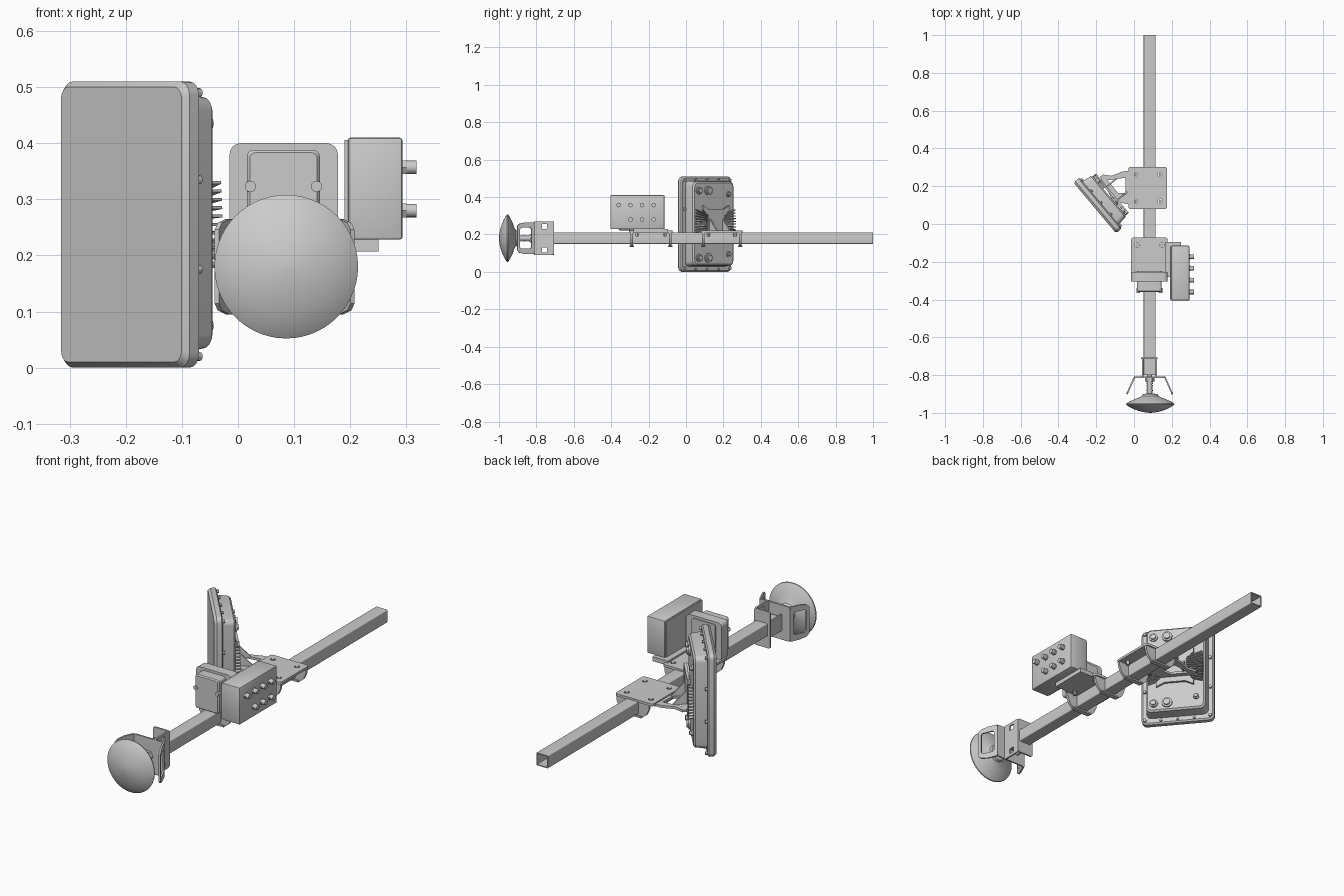
import bpy, bmesh, math
from mathutils import Matrix, Vector

if "Cube" in bpy.data.objects:
    bpy.data.objects.remove(bpy.data.objects["Cube"])

X, Y, Z = Vector((1, 0, 0)), Vector((0, 1, 0)), Vector((0, 0, 1))


def frame(u, v, o):
    u, v = Vector(u).normalized(), Vector(v).normalized()
    n = u.cross(v)
    m = Matrix((u, v, n)).transposed().to_4x4()
    m.translation = o
    return m


def add(name, bm, m=Matrix()):
    bmesh.ops.recalc_face_normals(bm, faces=bm.faces)
    bm.transform(m)
    me = bpy.data.meshes.new(name)
    bm.to_mesh(me)
    bm.free()
    ob = bpy.data.objects.new(name, me)
    bpy.context.collection.objects.link(ob)
    return ob


def box(name, lo, hi, bevel=0.0, m=Matrix()):
    bm = bmesh.new()
    lo, hi = Vector(lo), Vector(hi)
    bmesh.ops.create_cube(bm, size=1, matrix=Matrix.Translation((lo + hi) / 2) @ Matrix.Diagonal((hi - lo).to_4d()))
    if bevel:
        bmesh.ops.bevel(bm, geom=bm.edges[:], offset=bevel, segments=2, profile=0.5, affect='EDGES')
    return add(name, bm, m)


def rrect(cx, cy, hw, hh, r, seg=4):
    pts = []
    for i, (sx, sy) in enumerate(((1, 1), (-1, 1), (-1, -1), (1, -1))):
        for k in range(seg + 1):
            a = math.pi / 2 * (i + k / seg)
            pts.append((cx + sx * (hw - r) + r * math.cos(a), cy + sy * (hh - r) + r * math.sin(a)))
    return pts


def circle(r, cx=0, cy=0, n=20):
    return [(cx + r * math.cos(2 * math.pi * i / n), cy + r * math.sin(2 * math.pi * i / n)) for i in range(n)]


def loft(name, rings, m=Matrix()):
    """rings: list of (points, z), skinned together and capped."""
    bm = bmesh.new()
    vs = [[bm.verts.new((x, y, z)) for x, y in pts] for pts, z in rings]
    for a, b in zip(vs, vs[1:]):
        for i in range(len(a)):
            j = (i + 1) % len(a)
            bm.faces.new((a[i], a[j], b[j], b[i]))
    bm.faces.new(vs[0])
    bm.faces.new(vs[-1])
    return add(name, bm, m)


def sheet(name, outlines, thick, m):
    """Flat plate with holes: first outline is the edge, the rest are cut out."""
    cu = bpy.data.curves.new(name, 'CURVE')
    cu.dimensions, cu.fill_mode, cu.extrude = '2D', 'BOTH', thick / 2
    for pts in outlines:
        sp = cu.splines.new('POLY')
        sp.points.add(len(pts) - 1)
        for p, (x, y) in zip(sp.points, pts):
            p.co = (x, y, 0, 1)
        sp.use_cyclic_u = True
    tmp = bpy.data.objects.new(name + "_tmp", cu)
    bpy.context.collection.objects.link(tmp)
    me = bpy.data.meshes.new_from_object(tmp.evaluated_get(bpy.context.evaluated_depsgraph_get()))
    bm = bmesh.new()
    bm.from_mesh(me)
    bmesh.ops.remove_doubles(bm, verts=bm.verts, dist=1e-5)
    bpy.data.objects.remove(tmp)
    bpy.data.meshes.remove(me)
    return add(name, bm, m)


def rod(name, p0, p1, r, n=20, m=Matrix()):
    p0, p1 = Vector(p0), Vector(p1)
    d = p1 - p0
    q = Matrix.Translation(p0) @ d.to_track_quat('Z', 'Y').to_matrix().to_4x4()
    return loft(name, [(circle(r, n=n), 0), (circle(r, n=n), d.length)], m @ q)


CX, CZ = 0.083, 0.18

# hollow square boom
sheet("boom_tube", [rrect(CX, CZ, .032, .031, .004), rrect(CX, CZ, .027, .026, .003)], 1.8, frame(X, Z, (0, .1, 0)))

# dome at the front end with its threaded stem
prof = [(.002, -1), (.03, -.997), (.06, -.99), (.09, -.979), (.115, -.966), (.128, -.956), (.127, -.951),
        (.11, -.94), (.08, -.926), (.055, -.917), (.043, -.91), (.038, -.899), (.002, -.898)]
loft("dome", [(circle(r, n=56), -y) for r, y in prof], frame(X, Z, (.086, 0, CZ)))
rod("stem", (.083, -.9, CZ), (.083, -.79, CZ), .013)
for i in range(7):
    y = -.893 + i * .009
    rod("stem_thread", (.083, y, CZ), (.083, y + .005, CZ), .017)
rod("stem_nut", (.083, -.833, CZ), (.083, -.815, CZ), .026, 6)

# splayed front bracket with windowed arms
sheet("bracket_face", [rrect(CX, CZ, .083, .085, .012)], .008, frame(X, Z, (0, -.812, 0)))
for s in (-1, 1):
    u = Vector((s * .04, -.09, 0))
    outer = [(0, -.085), (.05, -.085), (.085, -.078), (.098, -.066), (.098, .066), (.085, .078), (.05, .085), (0, .085)]
    sheet("bracket_arm", [outer, rrect(.05, 0, .034, .056, .012)], .008, frame(u, Z, (CX + s * .081, -.812, CZ)))
holes = [rrect(-.757, CZ + dz, .013, .013, .002) for dz in (-.063, .063)]
for x in (.047, .119):
    sheet("clamp_side", [rrect(-.763, CZ, .052, .09 if x > .1 else .04, .006)] + (holes if x > .1 else []),
          .008, frame(Y, Z, (x, 0, 0)))
sheet("clamp_flange", [rrect(.08, CZ, .044, .09, .01)], .008, frame(X, Z, (0, -.71, 0)))


def mount_plate(x0, x1, y0, y1):
    """Saddle plate on the boom with U straps at both ends."""
    cx, cy, hw, hh = (x0 + x1) / 2, (y0 + y1) / 2, (x1 - x0) / 2, (y1 - y0) / 2
    pts = [(cx + sx * .066, cy + sy * (hh - .04)) for sx in (-1, 1) for sy in (-1, 1)]
    sheet("mount_plate", [rrect(cx, cy, hw, hh, .012)] + [circle(.012, *p, 12) for p in pts],
          .012, frame(X, Y, (0, 0, .214)))
    for p in pts:
        rod("mount_bolt", (*p, .19), (*p, .222), .008, 12)
    for y in (y0 + .012, y1 - .012):
        half = [(.09, .21), (.088, .185), (.075, .155), (.055, .138), (.04, .134)]
        edge = [(CX + a, b) for a, b in half] + [(CX - a, b) for a, b in reversed(half)]
        sheet("u_strap", [edge], .012, frame(X, Z, (0, y, 0)))
        box("strap_lip", (CX - .05, y - .012, .134), (CX + .05, y + .012, .142))


mount_plate(-.03, .176, .08, .302)
mount_plate(-.015, .178, -.302, -.072)

# connector box with ports on the right side
box("connector_box", (.196, -.405, .228), (.293, -.115, .41), .005)
box("box_backplate", (.19, -.40, .232), (.197, -.12, .406))
box("box_foot", (.165, -.28, .207), (.25, -.095, .229))
for y, z in [(-.36, .357)] + [(y, z) for y in (-.297, -.235, -.173) for z in (.28, .357)]:
    rod("port_nut", (.292, y, z), (.3, y, z), .014, 6)
    rod("port", (.3, y, z), (.318, y, z), .012, 16)

# upright control unit on the front saddle plate
m = frame(X, Z, (0, -.28, 0))
sheet("unit_backplate", [rrect(.0815, .308, .0965, .092, .02)], .05, m)
loft("unit_body", [(rrect(.081, .305, .065, .083, .012), z) for z in (-.03, .074)] +
     [(rrect(.081, .305, .06, .078, .01), .08)], m)
for x in (.022, .14):
    rod("unit_screw", (x, -.34, .323), (x, -.365, .323), .01, 16)

# turned panel: local x across, y up, -z towards the back
P = frame((.643, -.766, 0), Z, (-.208, .085, .255))
loft("panel_shell", [(rrect(0, 0, .167, .245, .02), 0), (rrect(0, 0, .175, .255, .026), -.012),
                     (rrect(0, 0, .175, .255, .026), -.034), (rrect(0, 0, .168, .248, .022), -.04)], P)
loft("panel_housing", [(rrect(0, .003, .15, .229, .025), -.035), (rrect(0, .003, .142, .224, .025), -.092),
                       (rrect(0, .003, .134, .216, .02), -.1)], P)
for s in (-1, 1):
    for y in (-.235, -.08, .08, .235):
        rod("rim_screw", (s * .158, y, -.035), (s * .158, y, -.05), .008, 12, P)
    for x in (-.08, 0, .08):
        rod("rim_screw", (x, s * .241, -.035), (x, s * .241, -.05), .006, 12, P)
    for x, r in ((.105, .02), (.04, .025), (-.1, .014)):
        y = s * .18 if x > 0 else s * .16
        rod("port_collar", (x, y, -.095), (x, y, -.108), r, 24, P)
        rod("port_cap", (x, y, -.1), (x, y, -.116), r * .65, 24, P)
    # fanned cooling fins
    for i in range(11):
        t = i / 10 * 2 - 1
        rot = Matrix.Translation((s * .05, t * .05, 0)) @ Matrix.Rotation(s * t * .3, 4, 'Z')
        box("fin", (0 if s > 0 else -.085, -.0025, -.122), (.085 if s > 0 else 0, .0025, -.09), 0, P @ rot)
waist = [(-.09, -.1), (-.05, -.08), (.05, -.08), (.09, -.1), (.09, -.075), (.055, -.045),
         (.055, .045), (.09, .075), (.09, .1), (.05, .08), (-.05, .08), (-.09, .1),
         (-.09, .075), (-.055, .045), (-.055, -.045), (-.09, -.075)]
sheet("panel_mount_plate", [waist], .012, P @ Matrix.Translation((0, 0, -.116)))

# arm joining panel and rear saddle plate
arm = [(-.18, .25), (-.165, .262), (-.12, .255), (-.06, .278), (.01, .285), (.01, .1), (-.035, .105), (-.075, .115), (-.1, .1)]
cut = [(-.14, .232), (-.045, .245), (-.045, .165), (-.085, .165)]
sheet("panel_arm", [arm, cut], .012, frame(X, Y, (0, 0, .208)))
for x in (-.045, .045):
    sheet("arm_gusset", [[(0, .0), (.07, .0), (.0, .075)]], .008,
          P @ Matrix.Translation((x, -.045, -.12)) @ frame(-Z, Y, (0, 0, 0)))

# crisp edges, smooth round parts
bpy.ops.object.select_all(action='SELECT')
bpy.context.view_layer.objects.active = bpy.data.objects["dome"]
bpy.ops.object.shade_smooth_by_angle(angle=math.radians(30))
